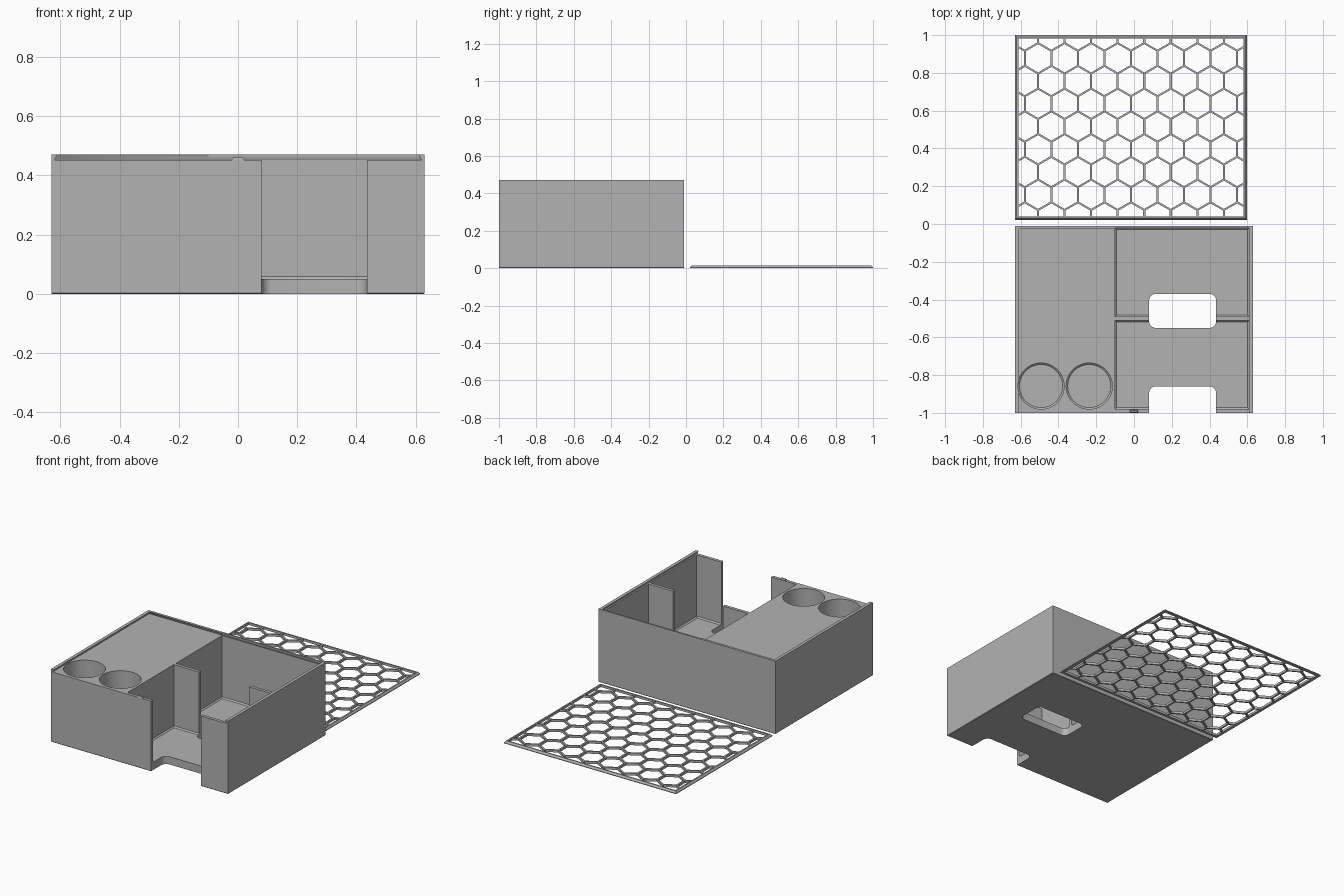
import bpy, bmesh, math

cube = bpy.data.objects.get("Cube")
if cube:
    bpy.data.objects.remove(cube, do_unlink=True)

grey = bpy.data.materials.new("plain_grey")
grey.use_nodes = True
GREY = (0.45, 0.45, 0.45, 1)
grey.diffuse_color = GREY
grey.node_tree.nodes["Principled BSDF"].inputs["Base Color"].default_value = GREY


def add_object(name, bm):
    bmesh.ops.recalc_face_normals(bm, faces=bm.faces)
    mesh = bpy.data.meshes.new(name)
    bm.to_mesh(mesh)
    bm.free()
    mesh.materials.append(grey)
    obj = bpy.data.objects.new(name, mesh)
    bpy.context.collection.objects.link(obj)
    return obj


def outline(x0, x1, y0, y1, radius, steps):
    """Rectangle with optional rounded corners; a full radius gives a circle."""
    if radius == 0:
        return [(x1, y1), (x0, y1), (x0, y0), (x1, y0)]
    points = []
    corners = [(x1 - radius, y1 - radius), (x0 + radius, y1 - radius),
               (x0 + radius, y0 + radius), (x1 - radius, y0 + radius)]
    full = radius * 2 >= x1 - x0 - 1e-6
    for i, (cx, cy) in enumerate(corners):
        for s in range(steps if full else steps + 1):
            a = math.pi / 2 * (i + s / steps)
            points.append((cx + radius * math.cos(a), cy + radius * math.sin(a)))
    return points


def loft(name, x0, x1, y0, y1, levels, radius=0, steps=6):
    """Stack outlines; each level is (height, inset)."""
    bm = bmesh.new()
    rings = []
    for z, d in levels:
        pts = outline(x0 + d, x1 - d, y0 + d, y1 - d, radius - d if radius else 0, steps)
        rings.append([bm.verts.new((x, y, z)) for x, y in pts])
    bm.faces.new(rings[0])
    bm.faces.new(rings[-1])
    n = len(rings[0])
    for low, high in zip(rings, rings[1:]):
        for i in range(n):
            bm.faces.new((low[i], low[(i + 1) % n], high[(i + 1) % n], high[i]))
    return add_object(name, bm)


def cut(target, cutter):
    cutter.hide_render = True
    mod = target.modifiers.new("cut", "BOOLEAN")
    mod.operation = "DIFFERENCE"
    mod.solver = "EXACT"
    mod.object = cutter
    bpy.ops.object.select_all(action="DESELECT")
    bpy.context.view_layer.objects.active = target
    target.select_set(True)
    bpy.ops.object.modifier_apply(modifier=mod.name)
    bpy.data.objects.remove(cutter, do_unlink=True)


FLOOR, DECK, TOP = 0.05, 0.452, 0.47
pocket = [(FLOOR, 0.008), (FLOOR + 0.008, 0), (0.6, 0)]

# Box body with a sliding dovetail groove open at the front
box = loft("storage_box", -0.63, 0.63, -1, -0.01, [(0, 0.003), (0.003, 0), (TOP, 0)])
cut(box, loft("groove_cutter", -0.62, 0.62, -1.2, -0.016,
              [(DECK, 0), (TOP, 0.01), (TOP + 0.01, 0.0155)]))

# Two card trays, each with a finger slot through floor and wall
for front in (-0.98, -0.49):
    cut(box, loft("tray_cutter", -0.1, 0.61, front, front + 0.47, pocket))
for front in (-1.04, -0.55):
    cut(box, loft("slot_cutter", 0.08, 0.435, front, front + 0.18,
                  [(-0.1, 0), (0.6, 0)], radius=0.035))

# Two round token wells
for x in (-0.492, -0.237):
    cut(box, loft("well_cutter", x - 0.122, x + 0.122, -0.98, -0.736, pocket,
                  radius=0.122, steps=16))

# Small catch on the front wall
loft("lid_catch", -0.02, 0.02, -1, -0.984, [(DECK - 0.01, 0), (DECK + 0.002, 0), (DECK + 0.008, 0.004)])

# Lid frame with sloped edges
LID = 0.015
frame = loft("lid_frame", -0.63, 0.597, 0.022, 1, [(0, 0), (0.004, 0), (LID, 0.009)])
inner = (-0.612, 0.579, 0.04, 0.982)
cut(frame, loft("frame_cutter", *inner, [(-0.1, 0), (0.1, 0)]))

# Honeycomb panel inside the frame
panel = loft("lid_honeycomb", *inner, [(0, 0), (LID, 0)])
PITCH, WALL = 0.1405, 0.011
hexes = bmesh.new()
for row in range(-4, 5):
    for col in range(-6, 6):
        x = -0.016 + PITCH * (col + (0.5 if row % 2 else 0))
        y = 0.516 + PITCH * 0.857 * row
        ring = []
        for z in (-0.05, 0.05):
            r = (PITCH - WALL) / math.sqrt(3)
            ring.append([hexes.verts.new((x + r * math.sin(k * math.pi / 3),
                                          y + r * math.cos(k * math.pi / 3), z))
                         for k in range(6)])
        low, high = ring
        hexes.faces.new(low)
        hexes.faces.new(high)
        for k in range(6):
            j = (k + 1) % 6
            hexes.faces.new((low[k], low[j], high[j], high[k]))
cut(panel, add_object("hex_cutter", hexes))

# Smooth the round wells and slot corners, keep edges crisp
bpy.ops.object.select_all(action="DESELECT")
box.select_set(True)
bpy.context.view_layer.objects.active = box
bpy.ops.object.shade_smooth_by_angle(angle=math.radians(30))
